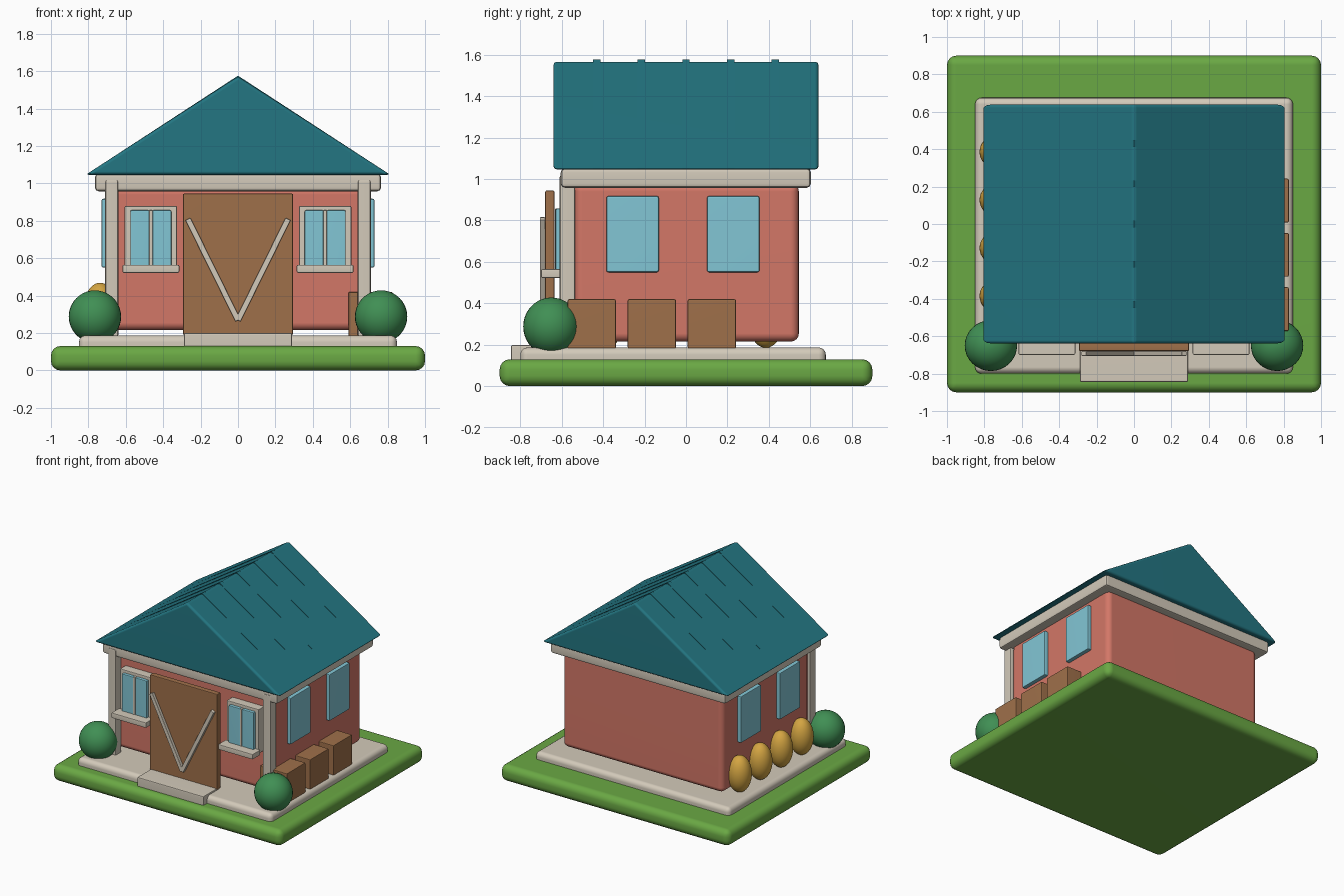
import bpy, bmesh, math
from mathutils import Matrix, Vector

cube = bpy.data.objects.get("Cube")
if cube:
    bpy.data.objects.remove(cube, do_unlink=True)


def material(name, *rgb):
    lin = [((c / 255 + 0.055) / 1.055) ** 2.4 for c in rgb] + [1]
    m = bpy.data.materials.new(name)
    m.use_nodes = True
    m.diffuse_color = lin
    m.node_tree.nodes["Principled BSDF"].inputs["Base Color"].default_value = lin
    return m


GRASS = material("grass green", 106, 168, 68)
CREAM = material("cream trim", 211, 202, 186)
WALL = material("coral wall", 211, 119, 103)
TEAL = material("teal roof", 35, 118, 130)
WOOD = material("brown wood", 159, 112, 74)
GLASS = material("pale blue glass", 130, 198, 213)
LEAF = material("leaf green", 64, 143, 84)
GOLD = material("golden straw", 212, 165, 66)
parts = []


def finish(name, bm, mat, bevel=0, segments=3):
    """Round the edges and turn the bmesh into an object."""
    if bevel:
        bmesh.ops.bevel(bm, geom=bm.edges[:], offset=bevel, segments=segments,
                        profile=0.5, affect='EDGES', clamp_overlap=True)
    bmesh.ops.recalc_face_normals(bm, faces=bm.faces[:])
    mesh = bpy.data.meshes.new(name)
    bm.to_mesh(mesh)
    bm.free()
    mesh.materials.append(mat)
    ob = bpy.data.objects.new(name, mesh)
    bpy.context.collection.objects.link(ob)
    parts.append(ob)
    return ob


def box(name, xs, ys, zs, mat, bevel=0.008, segments=2):
    """Box between the given limits on each axis."""
    bm = bmesh.new()
    low, high = Vector((xs[0], ys[0], zs[0])), Vector((xs[1], ys[1], zs[1]))
    bmesh.ops.create_cube(bm, size=1, matrix=Matrix.Translation((low + high) / 2)
                          @ Matrix.Diagonal(high - low).to_4x4())
    return finish(name, bm, mat, bevel, segments)


def prism(name, profile, y0, y1, mat, bevel=0):
    """Extrude an x-z profile along y."""
    bm = bmesh.new()
    face = bm.faces.new([bm.verts.new((x, y0, z)) for x, z in profile])
    out = bmesh.ops.extrude_face_region(bm, geom=[face])
    bmesh.ops.translate(bm, vec=(0, y1 - y0, 0),
                        verts=[v for v in out["geom"] if isinstance(v, bmesh.types.BMVert)])
    return finish(name, bm, mat, bevel)


def ball(name, centre, radii, mat):
    bm = bmesh.new()
    bmesh.ops.create_uvsphere(bm, u_segments=32, v_segments=20, radius=1,
                              matrix=Matrix.Translation(centre)
                              @ Matrix.Diagonal(radii).to_4x4())
    return finish(name, bm, mat)


# Ground, slab and walls
box("lawn", (-1, 1), (-.9, .9), (0, .13), GRASS, .05, 4)
box("foundation", (-.85, .85), (-.8, .675), (.08, .187), CREAM, .035, 4)
box("front_step", (-.29, .29), (-.845, -.64), (.11, .2), CREAM, .01)
box("walls", (-.7, .7), (-.54, .545), (.215, .98), WALL, .04, 4)
box("eave_trim", (-.765, .765), (-.605, .603), (.958, 1.052), CREAM, .02)

# Gable roof with raised seams
prism("roof", [(-.815, 1.046), (.815, 1.046), (0, 1.572)], -.64, .64, TEAL, .018)
for i in range(5):
    y = (i - 2) * .215
    prism("roof_seam", [(-.805, 1.052), (.805, 1.052), (0, 1.576)],
          y - .018, y + .018, TEAL)

# Door with V-shaped brace
box("door", (-.295, .295), (-.68, -.635), (.19, .945), WOOD)
for s, side in ((1, "left"), (-1, "right")):
    top, foot = Vector((s * .268, .81)), Vector((0, .268))
    along = (top - foot).normalized()
    across = Vector((-along.y, along.x)) * .015
    prism(side + "_door_brace", [top + across, top - across, foot - across, foot + across],
          -.705, -.68, CREAM, .003)

    # Porch posts and bushes
    box(side + "_post", sorted((s * .64, s * .71)), (-.61, -.535), (.18, 1.018), CREAM, .01)
    ball(side + "_bush", (s * .765, -.65, .288), (.14, .136, .14), LEAF)

    # Front window: board, two panes, mullion and sill
    cx = s * .466
    box(side + "_window_frame", (cx - .14, cx + .14), (-.607, -.53), (.53, .88), CREAM)
    for d in (-1, 1):
        box(side + "_window_pane", sorted((cx + d * .008, cx + d * .11)),
            (-.63, -.59), (.55, .857), GLASS)
    box(side + "_mullion", (cx - .009, cx + .009), (-.632, -.59), (.55, .857), CREAM, .003)
    box(side + "_window_sill", (cx - .152, cx + .152), (-.70, -.6), (.522, .565), CREAM)

    # Side windows
    for y in (-.258, .228):
        box(side + "_side_window", sorted((s * .68, s * .73)), (y - .127, y + .127),
            (.55, .918), GLASS, .01)

# Crates along the left wall, straw bundles along the right wall
for i in range(3):
    y = -.455 + i * .29
    box("crate", (.59, .828), (y - .117, y + .117), (.182, .42), WOOD, .008)
for i in range(4):
    ball("straw_bundle", (-.738, (i - 1.5) * .257, .327), (.088, .088, .142), GOLD)

# Smooth shading with clean flat faces
bpy.ops.object.select_all(action='DESELECT')
for ob in parts:
    ob.select_set(True)
bpy.context.view_layer.objects.active = parts[0]
bpy.ops.object.shade_smooth_by_angle(angle=math.radians(38))
for ob in parts:
    ob.modifiers.new("flat_normals", 'WEIGHTED_NORMAL').keep_sharp = True
